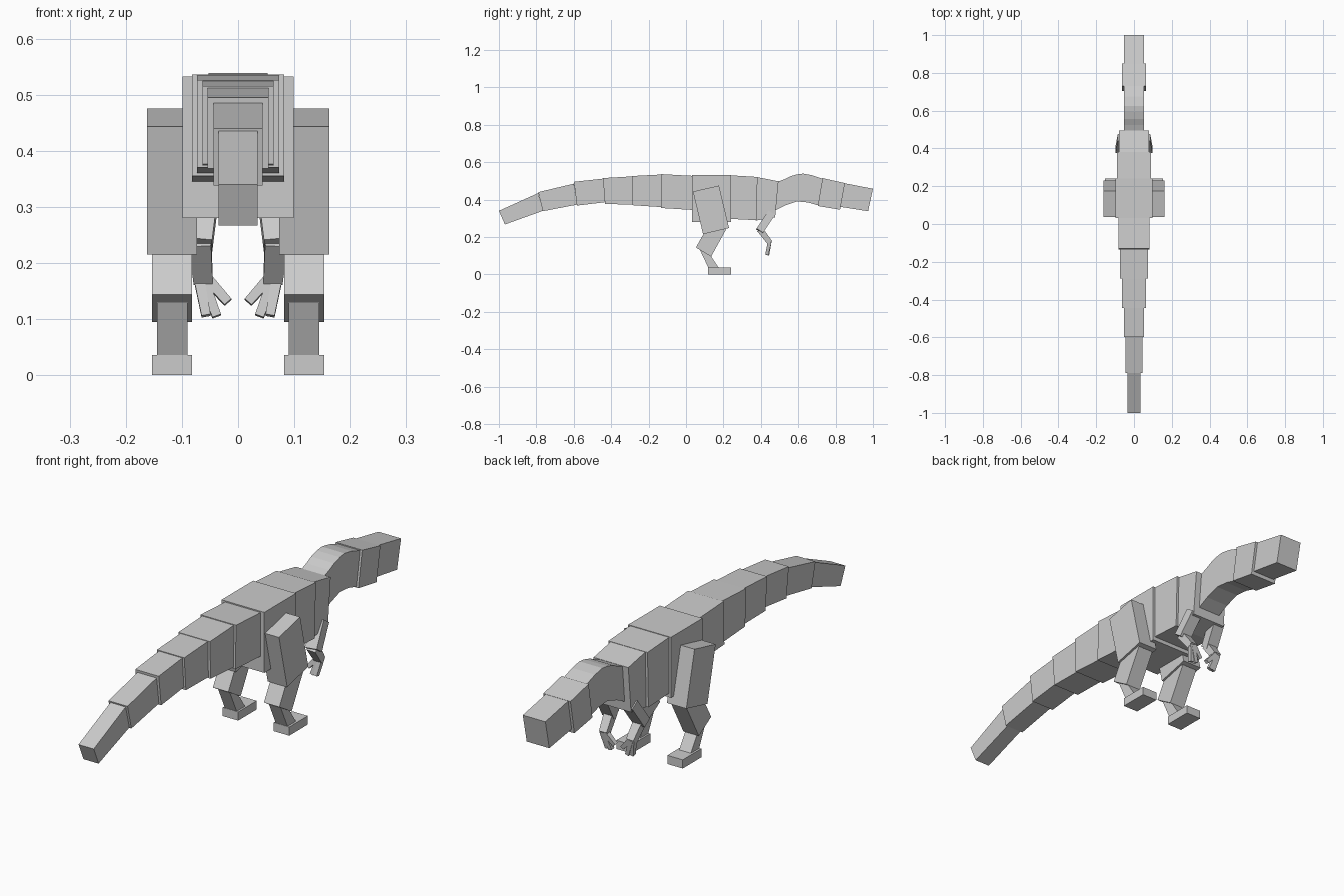
import bpy, bmesh
from mathutils import Vector

if "Cube" in bpy.data.objects:
    bpy.data.objects.remove(bpy.data.objects["Cube"])


def make_object(name, bm, mirror=False):
    bmesh.ops.recalc_face_normals(bm, faces=bm.faces)
    mesh = bpy.data.meshes.new(name)
    bm.to_mesh(mesh)
    bm.free()
    ob = bpy.data.objects.new(name, mesh)
    bpy.context.collection.objects.link(ob)
    if mirror:
        ob.modifiers.new("mirror", 'MIRROR').use_mirror_merge = False
    return ob


def slab(name, profile, x0, x1, mirror=False):
    """Side profile of (y, z) points extruded from x0 to x1."""
    bm = bmesh.new()
    face = bm.faces.new([bm.verts.new((x0, y, z)) for y, z in profile])
    out = bmesh.ops.extrude_face_region(bm, geom=[face])
    verts = [g for g in out["geom"] if isinstance(g, bmesh.types.BMVert)]
    bmesh.ops.translate(bm, verts=verts, vec=(x1 - x0, 0, 0))
    return make_object(name, bm, mirror)


def bar(name, a, b, width, depth, taper=1.0):
    """Mirrored box running from point a to point b."""
    a, b = Vector(a), Vector(b)
    d = (b - a).normalized()
    side = (Vector((1, 0, 0)) - d * d.x).normalized()
    back = d.cross(side)
    bm = bmesh.new()
    rings = []
    for p, s in ((a, 1.0), (b, taper)):
        rings.append([bm.verts.new(p + side * (i * width * s / 2) + back * (j * depth * s / 2))
                      for i, j in ((-1, -1), (1, -1), (1, 1), (-1, 1))])
    for k in range(4):
        n = (k + 1) % 4
        bm.faces.new((rings[0][k], rings[0][n], rings[1][n], rings[1][k]))
    bm.faces.new(rings[0])
    bm.faces.new(rings[1])
    return make_object(name, bm, True)


# Tail, trunk and head blocks: half width, then the side profile
blocks = [
    ("tail_tip", .035, [(-1, .34), (-.968, .267), (-.765, .34), (-.79, .435)]),
    ("tail_5", .044, [(-.79, .44), (-.765, .338), (-.583, .373), (-.599, .485)]),
    ("tail_4", .054, [(-.599, .495), (-.583, .368), (-.433, .386), (-.444, .512)]),
    ("tail_3", .063, [(-.444, .515), (-.433, .376), (-.283, .374), (-.289, .524)]),
    ("tail_2", .073, [(-.289, .526), (-.285, .37), (-.132, .36), (-.132, .534)]),
    ("tail_base", .082, [(-.13, .536), (-.135, .355), (.034, .345), (.034, .527)]),
    ("hips", .0985, [(.032, .532), (.032, .28), (.24, .28), (.24, .532)]),
    ("belly", .09, [(.235, .53), (.235, .297), (.376, .29), (.382, .521)]),
    ("chest", .08, [(.38, .52), (.372, .288), (.476, .305), (.494, .498)]),
    ("head", .0625, [(.73, .515), (.705, .366), (.824, .346), (.85, .488)]),
    ("snout", .052, [(.845, .488), (.822, .362), (.974, .338), (1, .458)]),
]
for name, w, profile in blocks:
    slab(name, profile, -w, w)

# Arched neck
neck = [(.44, .47), (.481, .492), (.524, .508), (.556, .524), (.594, .535), (.626, .539),
        (.674, .53), (.73, .511), (.711, .368), (.652, .385), (.594, .39), (.53, .369),
        (.476, .342), (.43, .31)]
slab("neck", neck, -.053, .053)

# Hind legs
slab("thigh", [(.037, .443), (.176, .475), (.23, .248), (.091, .215)], .073, .1625, True)
slab("shin", [(.053, .144), (.134, .095), (.214, .24), (.132, .285)], .082, .153, True)
slab("ankle", [(.075, .13), (.128, .105), (.178, .03), (.122, .03)], .09, .144, True)
slab("foot", [(.118, 0), (.24, 0), (.24, .036), (.118, .036)], .082, .153, True)

# Arms
bar("upper_arm", (.06, .457, .328), (.072, .393, .232), .052, .042)
bar("forearm", (.068, .395, .24), (.062, .448, .17), .04, .034, .85)

# Fingers spreading inward from the wrist
for i, tip in enumerate([(.018, .44, .13), (.038, .436, .105), (.057, .432, .106)]):
    bar("finger_%d" % (i + 1), (.058 + .006 * i, .447, .175), tip, .019, .02, .85)
